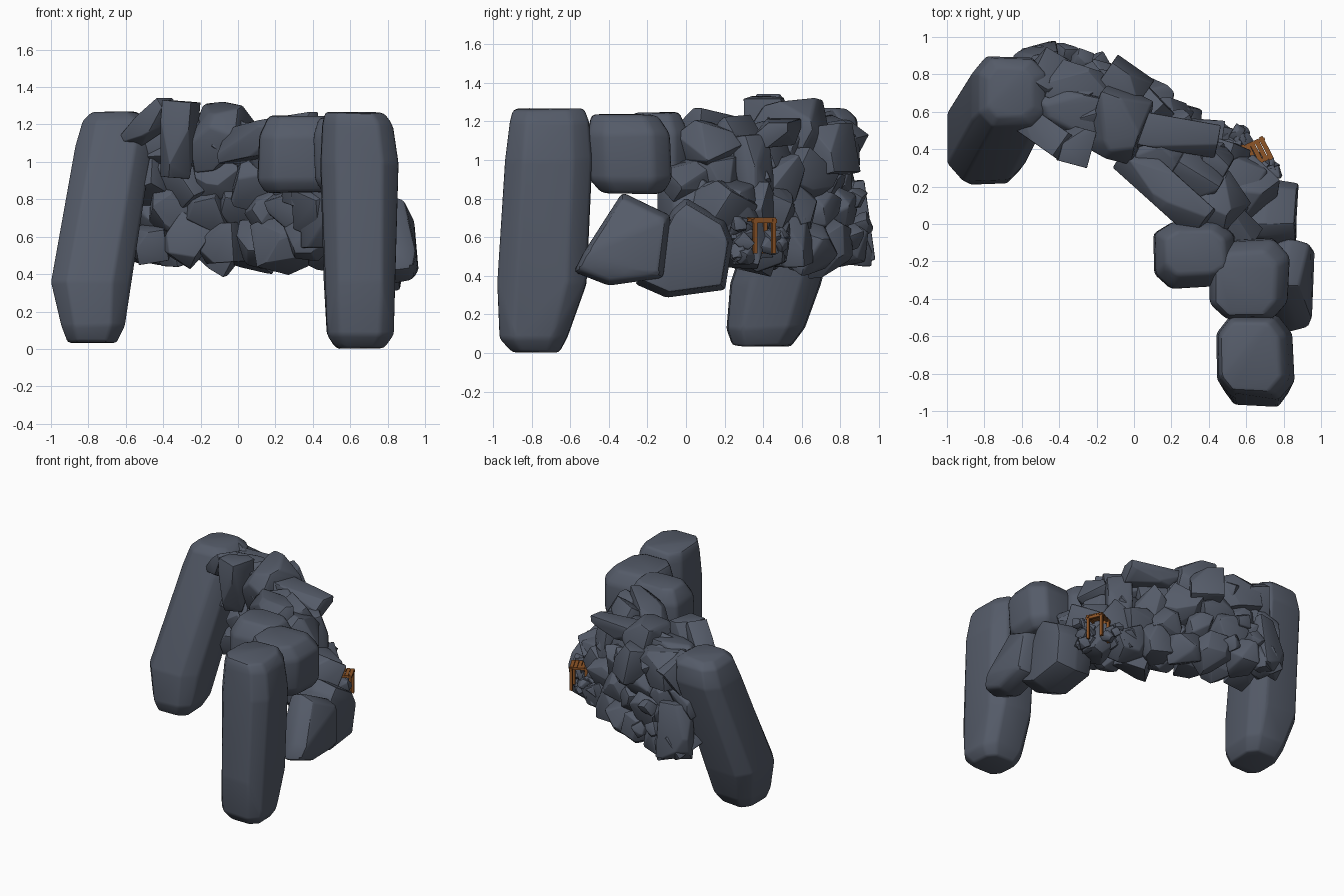
import bpy, bmesh, math, random
from mathutils import Vector, Matrix, Euler

if "Cube" in bpy.data.objects:
    bpy.data.objects.remove(bpy.data.objects["Cube"])

rng = random.Random(11)


def material(name, rgb):
    m = bpy.data.materials.new(name)
    m.diffuse_color = (*rgb, 1)
    m.use_nodes = True
    m.node_tree.nodes["Principled BSDF"].inputs["Base Color"].default_value = m.diffuse_color
    return m


STONE = material("stone", (0.09, 0.105, 0.14))
WOOD = material("wood", (0.27, 0.09, 0.02))


def hull_object(name, pts, bevel, mat=STONE):
    """Convex boulder around the points, with softened edges."""
    bm = bmesh.new()
    for p in pts:
        bm.verts.new(p)
    bmesh.ops.remove_doubles(bm, verts=bm.verts[:], dist=0.004)
    bmesh.ops.convex_hull(bm, input=bm.verts[:])
    loose = [v for v in bm.verts if not v.link_faces]
    bmesh.ops.delete(bm, geom=loose, context='VERTS')
    bmesh.ops.dissolve_limit(bm, angle_limit=math.radians(4),
                             verts=bm.verts[:], edges=bm.edges[:])
    if bevel:
        bmesh.ops.bevel(bm, geom=bm.edges[:], offset=bevel, segments=2,
                        profile=0.5, affect='EDGES', clamp_overlap=True)
    bmesh.ops.recalc_face_normals(bm, faces=bm.faces[:])
    me = bpy.data.meshes.new(name)
    bm.to_mesh(me)
    bm.free()
    me.materials.append(mat)
    ob = bpy.data.objects.new(name, me)
    bpy.context.collection.objects.link(ob)
    bpy.ops.object.select_all(action='DESELECT')
    ob.select_set(True)
    bpy.context.view_layer.objects.active = ob
    bpy.ops.object.shade_smooth_by_angle(angle=math.radians(30))
    return ob


def rock(name, loc, size, rot=(0, 0, 0), cuts=7, bevel=0.016):
    """Box chipped by random planes, then stretched to the given size."""
    bm = bmesh.new()
    bmesh.ops.create_cube(bm, size=1)
    for _ in range(cuts):
        n = Vector([rng.choice((-1, 1)) * rng.uniform(0.25, 1) for _ in range(3)]).normalized()
        bmesh.ops.bisect_plane(bm, geom=bm.verts[:] + bm.edges[:] + bm.faces[:],
                               plane_co=n * rng.uniform(0.48, 0.6), plane_no=n,
                               clear_outer=True)
        # close the chipped side
        bmesh.ops.holes_fill(bm, edges=[e for e in bm.edges if e.is_boundary])
    pts = [v.co.copy() for v in bm.verts]
    bm.free()
    lo = [min(p[i] for p in pts) for i in range(3)]
    hi = [max(p[i] for p in pts) for i in range(3)]
    R = Euler([math.radians(a) for a in rot]).to_matrix()
    out = [R @ Vector([((p[i] - lo[i]) / (hi[i] - lo[i]) - 0.5) * size[i] for i in range(3)])
           + Vector(loc) for p in pts]
    return hull_object(name, out, bevel)


def pillar(name, rings):
    """Rounded-square rings (z, x, y, half x, half y), hulled."""
    pts = []
    wob = [rng.uniform(0.95, 1.04) for _ in range(8)]
    for z, x, y, rx, ry in rings:
        for i in range(8):
            a = math.radians(45 * i + 22.5)
            c, s = math.cos(a), math.sin(a)
            c, s = math.copysign(abs(c) ** 0.6, c), math.copysign(abs(s) ** 0.6, s)
            pts.append((x + rx * c * wob[i] * 1.05, y + ry * s * wob[i] * 1.05,
                        z + rng.uniform(-0.008, 0.004)))
    return hull_object(name, pts, 0.03)


def side_block(name, outline, x0, x1, shrink, lean):
    """Slab with a y-z outline; upper part leans inwards."""
    cy = sum(p[0] for p in outline) / len(outline)
    cz = sum(p[1] for p in outline) / len(outline)
    pts = []
    for x, k in ((x0, 0.9), (x0 + (x1 - x0) * 0.5, 1.02), (x1, shrink)):
        for y, z in outline:
            y, z = cy + (y - cy) * k, cz + (z - cz) * k
            pts.append((x - lean * abs(z - 0.5) - 0.1 * max(0, -0.1 - y), y, z))
    return hull_object(name, pts, 0.02)


# Two standing pillars
pillar("left_pillar", [(0.04, -0.78, 0.39, 0.13, 0.15), (0.13, -0.775, 0.41, 0.17, 0.20),
                       (0.36, -0.79, 0.46, 0.21, 0.23), (1.08, -0.665, 0.68, 0.205, 0.21),
                       (1.22, -0.65, 0.70, 0.18, 0.18), (1.265, -0.66, 0.70, 0.12, 0.13)])
pillar("right_pillar", [(0.008, 0.65, -0.78, 0.13, 0.12), (0.08, 0.65, -0.79, 0.18, 0.17),
                        (0.36, 0.65, -0.745, 0.20, 0.225), (1.00, 0.645, -0.71, 0.21, 0.22),
                        (1.20, 0.635, -0.705, 0.19, 0.20), (1.265, 0.62, -0.71, 0.16, 0.18)])

# Large boulders joining the right pillar to the wall
pillar("lintel_boulder_outer", [(0.83, 0.62, -0.28, 0.15, 0.16), (0.90, 0.62, -0.29, 0.20, 0.21),
                                (1.14, 0.62, -0.30, 0.21, 0.21), (1.235, 0.60, -0.32, 0.16, 0.17)])
pillar("lintel_boulder_inner", [(0.84, 0.33, -0.16, 0.18, 0.14), (0.90, 0.33, -0.16, 0.22, 0.18),
                                (1.14, 0.33, -0.16, 0.21, 0.18), (1.245, 0.33, -0.15, 0.16, 0.12)])
side_block("side_slab_front", [(-0.58, 0.42), (-0.53, 0.52), (-0.33, 0.83), (-0.08, 0.71),
                               (-0.12, 0.39), (-0.4, 0.35)], 0.80, 1.0, 0.9, 0.3)
side_block("side_slab_back", [(-0.26, 0.36), (-0.07, 0.74), (0.0, 0.80), (0.2, 0.68),
                              (0.24, 0.58), (0.2, 0.33), (-0.1, 0.29)], 0.58, 0.89, 0.9, 0.12)

# Slabs and blocks lying over the wall: name, location, size, rotation
for name, loc, size, rot in [
    ("top_slab_long", (0.16, 0.19, 1.13), (0.58, 0.20, 0.19), (0, -9, -42)),
    ("top_slab_cross", (0.22, 0.48, 1.14), (0.46, 0.18, 0.13), (0, 3, -10)),
    ("slope_slab", (0.46, 0.09, 0.92), (0.50, 0.16, 0.18), (0, 14, -45)),
    ("upright_slab", (0.44, 0.36, 0.90), (0.18, 0.13, 0.46), (8, 0, -30)),
    ("peak_block", (-0.08, 0.53, 1.14), (0.27, 0.36, 0.30), (14, -6, -20)),
    ("front_leaning_slab", (-0.47, 0.48, 1.20), (0.32, 0.15, 0.12), (0, -36, -35)),
    ("front_upright_slab", (-0.32, 0.42, 1.12), (0.16, 0.20, 0.41), (0, 5, -15)),
    ("crown_block_a", (-0.36, 0.61, 1.13), (0.36, 0.22, 0.22), (5, 4, -12)),
    ("crown_block_b", (-0.30, 0.74, 1.08), (0.34, 0.22, 0.26), (0, 8, -18)),
    ("crown_block_c", (-0.07, 0.72, 1.04), (0.24, 0.24, 0.26), (12, 0, -35)),
    ("back_slab", (-0.52, 0.87, 0.68), (0.24, 0.13, 0.42), (8, 0, 10)),
    ("back_foot", (-0.45, 0.88, 0.55), (0.16, 0.12, 0.18), (0, 10, 30)),
    ("right_block", (0.55, 0.20, 0.72), (0.30, 0.28, 0.32), (0, 15, 25)),
    ("right_filler", (0.50, 0.02, 0.72), (0.24, 0.26, 0.36), (0, 0, 30)),
]:
    rock(name, loc, size, rot, cuts=6)


def along(path, t):
    f = t * (len(path) - 1)
    i = min(int(f), len(path) - 2)
    return Vector(path[i]).lerp(Vector(path[i + 1]), f - i)


# Curved rubble wall: outer and inner layers of chipped rocks
OUTER = [(-0.52, 0.79), (-0.34, 0.80), (-0.14, 0.77), (0.04, 0.67), (0.20, 0.58),
         (0.36, 0.45), (0.50, 0.35), (0.62, 0.22)]
INNER = [(-0.46, 0.64), (-0.30, 0.60), (-0.12, 0.56), (0.05, 0.48), (0.20, 0.36),
         (0.34, 0.23), (0.45, 0.08)]
for layer, path, count, lean in (("outer", OUTER, 7, 0.10), ("inner", INNER, 6, 0.0)):
    for row in range(4):
        for c in range(count):
            t = min(max((c + 0.5 * (row % 2)) / (count - 0.5), 0), 1)
            z = 0.57 + 0.165 * row
            if z > 1.13 - 0.25 * t * (layer == "outer"):
                continue
            p = along(path, t) - Vector((0.45, 0.9)) * lean * (row / 3) * (0.6 + 0.9 * t)
            s = rng.uniform(0.20, 0.28)
            rock(f"wall_rock_{layer}_{row}_{c}",
                 (p.x + rng.uniform(-.02, .02), p.y + rng.uniform(-.02, .02),
                  z + rng.uniform(-.025, .025)),
                 (s, s * rng.uniform(.75, 1), s * rng.uniform(.8, 1.15)),
                 [rng.uniform(-35, 35), rng.uniform(-35, 35), rng.uniform(0, 180)], 6, 0.012)

# Pebbles round the timber frame and along the back edge
for i in range(30):
    left = i % 2
    base = Vector((0.51, 0.45, 0.57)) if left else Vector((0.71, 0.29, 0.57))
    spread = (0.09, 0.05, 0.08) if left else (0.05, 0.035, 0.10)
    p = base + Vector([rng.uniform(-s, s) for s in spread])
    s = rng.uniform(0.055, 0.09)
    rock(f"pebble_{i}", p, (s, s * 0.9, s), [rng.uniform(0, 90) for _ in range(3)], 4, 0.004)
for i, (x, y, z) in enumerate([(-0.36, 0.91, 0.66), (-0.20, 0.86, 0.60), (-0.28, 0.87, 0.80)]):
    rock(f"back_stone_{i}", (x, y, z), (0.09, 0.09, 0.10), (20, 30, 40 * i), 4, 0.006)

# Timber mine-style frame with a slatted roof
FRAME = Matrix.Translation((0.655, 0.383, 0)) @ Matrix.Rotation(math.radians(24), 4, 'Z')


def beam(name, loc, size, yaw=0):
    T = FRAME @ Matrix.Translation(loc) @ Matrix.Rotation(math.radians(yaw), 4, 'Z')
    pts = [T @ Vector((sx * size[0], sy * size[1], sz * size[2]))
           for sx in (-.5, .5) for sy in (-.5, .5) for sz in (-.5, .5)]
    hull_object(name, pts, 0, WOOD)


for x in (-0.055, 0.055):
    for y in (-0.052, 0.052):
        beam("frame_post", (x, y, 0.605), (0.02, 0.02, 0.18))
    beam("frame_crossbeam", (x, 0, 0.683), (0.02, 0.135, 0.02))
for y in (-0.05, 0.05):
    beam("roof_rail", (0, y, 0.688), (0.14, 0.016, 0.014))
for i in range(5):
    beam("roof_slat", (-0.056 + 0.028 * i, 0, 0.697), (0.025, 0.125, 0.008), rng.uniform(-4, 4))
